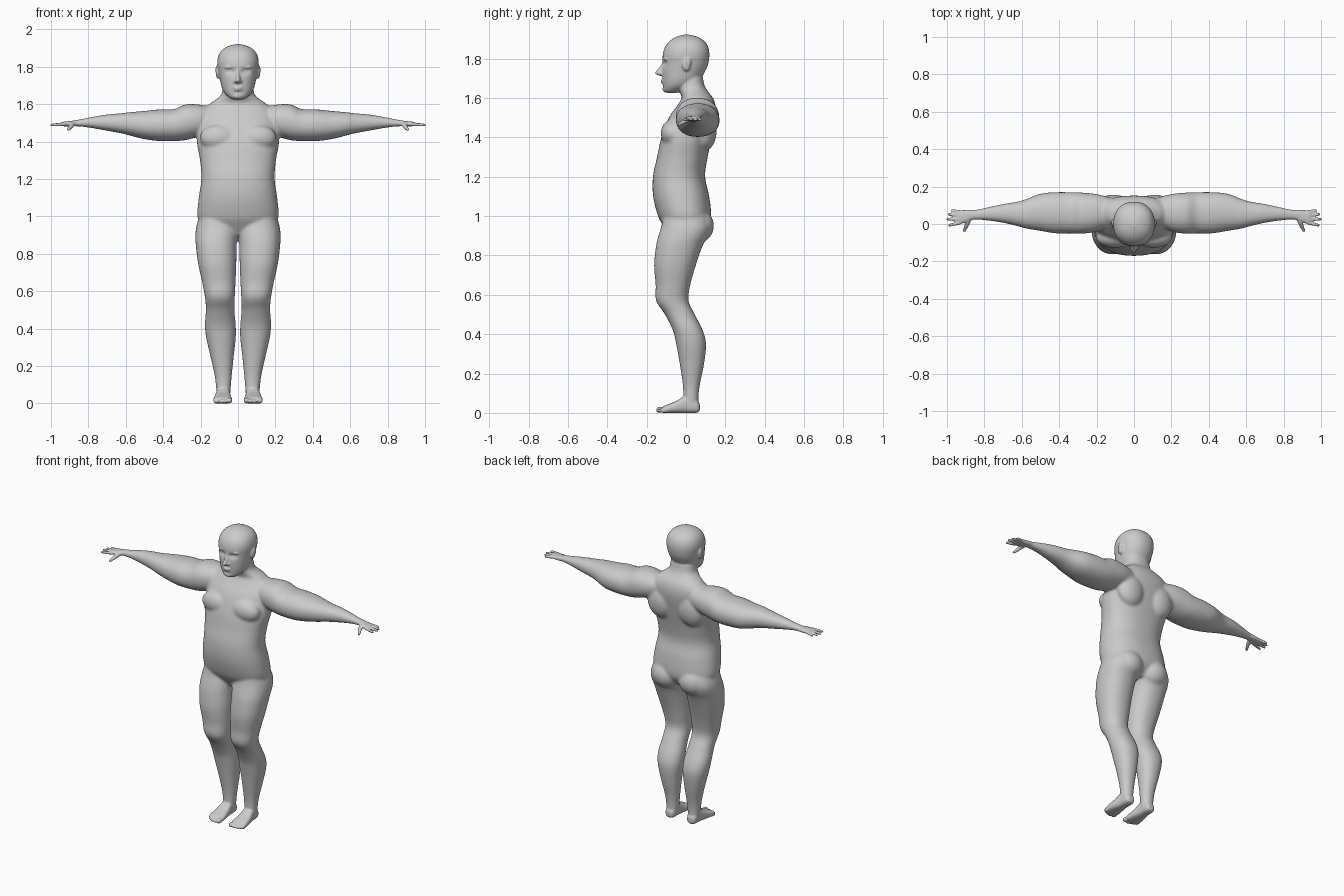
import bpy, bmesh, math
from mathutils import Matrix, Vector

SEG = 40


def spline(rows, steps=5):
    """Catmull-Rom interpolation of section rows."""
    out = []
    for i in range(len(rows) - 1):
        a, b, c, d = (rows[max(i - 1, 0)], rows[i], rows[i + 1], rows[min(i + 2, len(rows) - 1)])
        for s in range(steps):
            t = s / steps
            out.append([0.5 * (2 * q + (r - p) * t + (2 * p - 5 * q + 4 * r - w) * t * t
                               + (3 * q - p - 3 * r + w) * t ** 3)
                        for p, q, r, w in zip(a, b, c, d)])
    return out + [list(rows[-1])]


def loft(bm, axis, rows, n=2.2):
    """Skin superellipse sections (t, u0, u1, v0, v1) strung along an axis."""
    rings, verts = [], []
    for t, u0, u1, v0, v1 in spline(rows):
        ring = []
        for k in range(SEG):
            a = 2 * math.pi * k / SEG
            c, s = math.cos(a), math.sin(a)
            u = (u0 + u1) / 2 + (u1 - u0) / 2 * math.copysign(abs(c) ** (2 / n), c)
            v = (v0 + v1) / 2 + (v1 - v0) / 2 * math.copysign(abs(s) ** (2 / n), s)
            ring.append(bm.verts.new({'x': (t, u, v), 'y': (u, t, v), 'z': (u, v, t)}[axis]))
        rings.append(ring)
        verts += ring
    for r, q in zip(rings, rings[1:]):
        for k in range(SEG):
            j = (k + 1) % SEG
            bm.faces.new((r[k], r[j], q[j], q[k]))
    bm.faces.new(rings[0][::-1])
    bm.faces.new(rings[-1])
    return verts


def loft_mid(bm, rows, n=2.2):
    """Upright loft centred on x = 0, rows are (z, half width, front, back)."""
    return loft(bm, 'z', [(z, -w, w, f, b) for z, w, f, b in rows], n)


def ball(bm, centre, radii):
    m = Matrix.Translation(centre) @ Matrix.Diagonal((*radii, 1))
    bmesh.ops.create_uvsphere(bm, u_segments=24, v_segments=16, radius=1, matrix=m)


def mirror(bm):
    new = bmesh.ops.duplicate(bm, geom=bm.verts[:] + bm.edges[:] + bm.faces[:])['geom']
    for v in new:
        if isinstance(v, bmesh.types.BMVert):
            v.co.x *= -1


def skin(bm, name, voxel, smooth):
    """Fuse all overlapping pieces into one smooth surface."""
    bmesh.ops.recalc_face_normals(bm, faces=bm.faces[:])
    me = bpy.data.meshes.new(name)
    bm.to_mesh(me)
    bm.free()
    ob = bpy.data.objects.new(name, me)
    bpy.context.collection.objects.link(ob)
    r = ob.modifiers.new("fuse", 'REMESH')
    r.mode = 'VOXEL'
    r.voxel_size = voxel
    r.use_smooth_shade = True
    s = ob.modifiers.new("soften", 'SMOOTH')
    s.factor = 0.5
    s.iterations = smooth
    return ob


# ---- large masses: legs, arms, torso ----
bm = bmesh.new()
# leg
loft(bm, 'z', [
    (1.02, .03, .20, -.11, .10), (.95, .0, .222, -.125, .125), (.90, .0, .228, -.14, .112),
    (.85, .007, .226, -.152, .085), (.75, .009, .214, -.162, .05), (.65, .013, .192, -.154, .022),
    (.57, .017, .177, -.152, .013), (.5, .019, .172, -.107, .045), (.42, .012, .177, -.067, .085),
    (.35, .012, .17, -.05, .102), (.25, .023, .147, -.032, .092), (.15, .033, .125, -.017, .072),
    (.09, .038, .118, -.014, .064), (.03, .042, .112, -.015, .064)])
# arm
loft(bm, 'x', [
    (.12, .0, .14, 1.46, 1.58), (.2, -.04, .16, 1.43, 1.597), (.28, -.052, .168, 1.408, 1.599),
    (.34, -.05, .17, 1.403, 1.574), (.42, -.05, .17, 1.403, 1.572), (.5, -.037, .162, 1.413, 1.564),
    (.58, -.024, .132, 1.433, 1.557), (.62, -.012, .12, 1.443, 1.552), (.7, .006, .107, 1.458, 1.545),
    (.78, .018, .09, 1.472, 1.532), (.84, .022, .078, 1.48, 1.52), (.88, .02, .077, 1.481, 1.514)])
ball(bm, (.095, .066, .95), (.09, .076, .085))     # buttock
ball(bm, (.105, -.07, 1.42), (.1, .058, .07))      # chest muscle
ball(bm, (.11, .095, 1.44), (.095, .062, .11))     # shoulder blade
mirror(bm)
# torso and neck
loft_mid(bm, [
    (.90, .10, -.08, .07), (.95, .19, -.115, .115), (1.0, .217, -.142, .128), (1.1, .21, -.167, .118),
    (1.2, .196, -.168, .097), (1.3, .203, -.147, .11), (1.4, .22, -.125, .132), (1.5, .21, -.087, .15),
    (1.56, .195, -.045, .15), (1.6, .155, -.022, .137), (1.625, .118, -.03, .118),
    (1.65, .09, -.042, .1), (1.68, .083, -.043, .09), (1.71, .08, -.04, .085)], 2.3)
core = skin(bm, "core", .007, 10)
core_eval = core.evaluated_get(bpy.context.evaluated_depsgraph_get())
core_mesh = core_eval.to_mesh()

# ---- fine parts, then everything fused into one skin ----
bm = bmesh.new()
# foot
loft(bm, 'y', [
    (.07, .06, .095, .012, .045), (.06, .05, .107, .002, .06), (.04, .045, .112, -.001, .08),
    (0, .043, .116, -.001, .088), (-.05, .037, .126, -.001, .06), (-.1, .031, .132, -.001, .04),
    (-.122, .034, .128, .002, .03)], 2.7)
# toes
for x, y, r in ((.046, -.13, .016), (.069, -.13, .012), (.088, -.125, .011),
                (.105, -.118, .0105), (.12, -.108, .01)):
    ball(bm, (x, y, r), (r, .022, r))
# palm
loft(bm, 'x', [
    (.85, .026, .074, 1.484, 1.515), (.875, .019, .076, 1.482, 1.513), (.905, .007, .075, 1.481, 1.509),
    (.935, -.001, .072, 1.482, 1.506), (.945, .004, .068, 1.486, 1.502)], 2.4)
# fingers
for y0, y1, tip in ((.064, .073, .977), (.045, .052, .996), (.025, .026, 1.004), (.007, -.008, .994)):
    sections = []
    for f, r in ((0, .0095), (.5, .009), (.9, .0075), (1, .004)):
        x, y, z = .925 + f * (tip - .925), y0 + f * (y1 - y0), 1.494 - .006 * f
        sections.append((x, y - r, y + r, z - r, z + r))
    loft(bm, 'x', sections, 2)
# thumb
loft(bm, 'y', [(.035, .868, .892, 1.482, 1.508), (.008, .875, .902, 1.474, 1.502),
               (-.018, .888, .91, 1.464, 1.486), (-.036, .899, .916, 1.457, 1.473),
               (-.042, .904, .914, 1.459, 1.469)], 2)
# ear
ball(bm, (.107, .002, 1.772), (.012, .022, .036))
ball(bm, (.112, .008, 1.782), (.009, .018, .024))
# eye, brow and nostril wing
ball(bm, (.039, -.09, 1.776), (.015, .0145, .011))
ball(bm, (.042, -.094, 1.797), (.032, .02, .008))
ball(bm, (.014, -.122, 1.722), (.009, .014, .008))
mirror(bm)
# head with pressed-in eye sockets
head = loft_mid(bm, [
    (1.626, .03, -.1, -.045), (1.637, .048, -.113, -.02), (1.66, .072, -.116, .03),
    (1.69, .087, -.119, .07), (1.73, .096, -.121, .095), (1.77, .104, -.119, .112),
    (1.82, .111, -.118, .119), (1.86, .104, -.106, .112), (1.89, .085, -.082, .092),
    (1.91, .053, -.05, .059), (1.921, .014, -.014, .02)], 2.2)
for v in head:
    if v.co.y < -.04:
        d = ((abs(v.co.x) - .039) / .02) ** 2 + ((v.co.z - 1.776) / .014) ** 2
        v.co.y += .016 * math.exp(-d)
# nose
loft_mid(bm, [(1.785, .010, -.12, -.08), (1.765, .010, -.129, -.08), (1.742, .013, -.146, -.08),
              (1.727, .015, -.158, -.08), (1.717, .012, -.148, -.08), (1.711, .008, -.13, -.08)], 2)
# lips and chin
ball(bm, (0, -.112, 1.688), (.028, .018, .006))
ball(bm, (0, -.111, 1.676), (.024, .018, .006))
ball(bm, (0, -.1, 1.645), (.028, .02, .018))

bm.from_mesh(core_mesh)
core_eval.to_mesh_clear()
bpy.data.objects.remove(core)
skin(bm, "human_body", .0055, 2)
